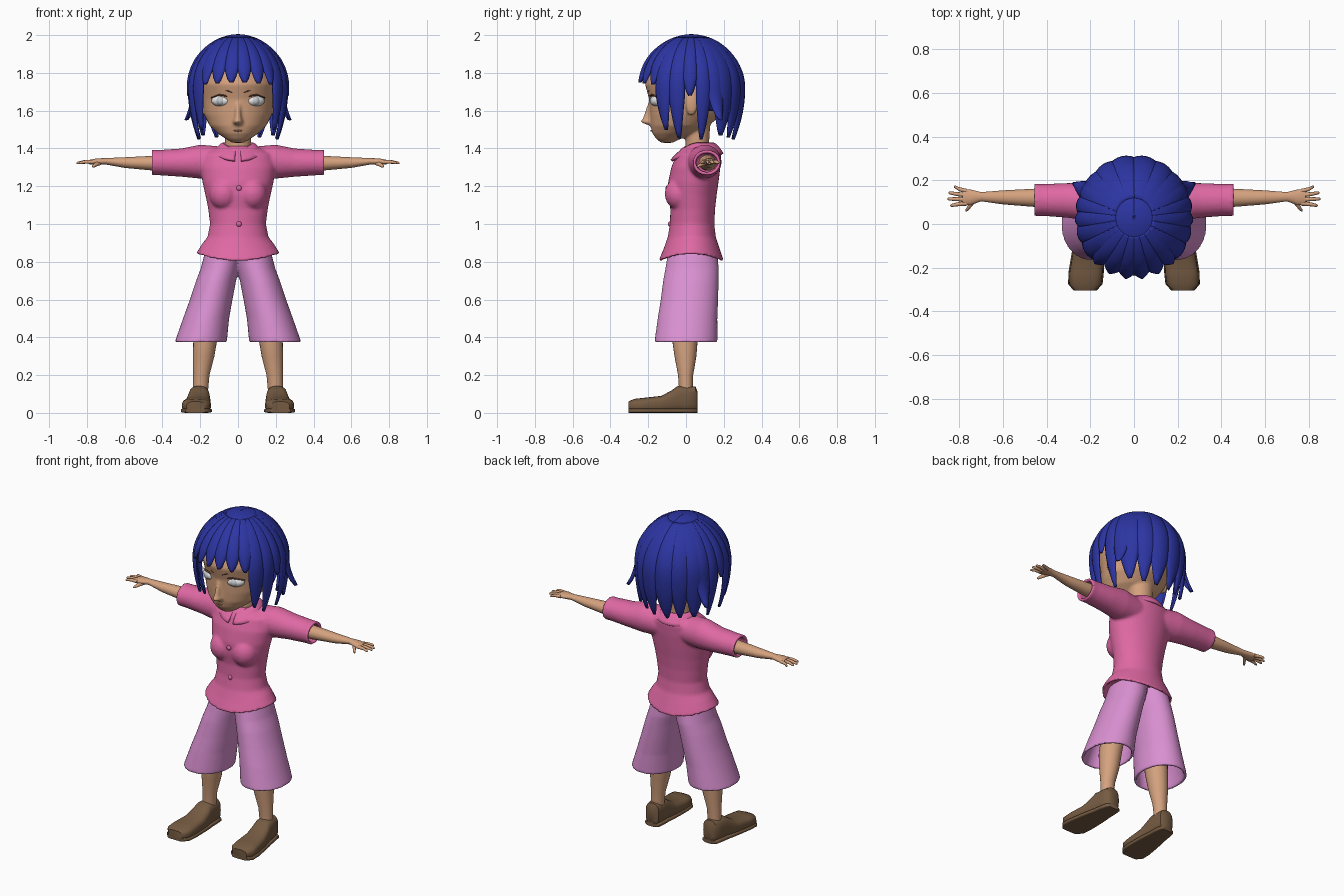
import bpy, bmesh
from math import sin, cos, pi, radians, sqrt
from mathutils import Matrix, Euler

if "Cube" in bpy.data.objects:
    bpy.data.objects.remove(bpy.data.objects["Cube"])


def material(name, r, g, b):
    m = bpy.data.materials.new(name)
    m.use_nodes = True
    m.diffuse_color = (r, g, b, 1)
    m.node_tree.nodes["Principled BSDF"].inputs["Base Color"].default_value = (r, g, b, 1)
    return m


SKIN = material("skin", 0.66, 0.36, 0.21)
HAIR = material("blue hair", 0.025, 0.035, 0.36)
SHIRT = material("pink shirt", 0.74, 0.14, 0.37)
PANTS = material("lilac trousers", 0.70, 0.28, 0.64)
SHOE = material("brown shoe", 0.18, 0.105, 0.055)
WHITE = material("eye white", 0.80, 0.80, 0.80)
IRIS = material("grey iris", 0.55, 0.57, 0.60)
BROWN = material("brow brown", 0.16, 0.07, 0.04)
LIP = material("lip", 0.42, 0.17, 0.11)


def tube(bm, axis, rings, sides=24, power=1.0):
    """Closed loft; a ring is (position on axis, centre a, centre b, radius a, radius b)."""
    loops = []
    for p, ca, cb, ra, rb in rings:
        loop = []
        for i in range(sides):
            c, s = cos(2 * pi * i / sides), sin(2 * pi * i / sides)
            a = ca + ra * abs(c) ** power * (1 if c > 0 else -1)
            b = cb + rb * abs(s) ** power * (1 if s > 0 else -1)
            loop.append(bm.verts.new({"x": (p, a, b), "y": (a, p, b), "z": (a, b, p)}[axis]))
        loops.append(loop)
    faces = [bm.faces.new((lo[i], lo[i - 1], hi[i - 1], hi[i]))
             for lo, hi in zip(loops, loops[1:]) for i in range(sides)]
    faces += [bm.faces.new(loops[0]), bm.faces.new(loops[-1])]
    bmesh.ops.recalc_face_normals(bm, faces=faces)


def body(bm, rows):
    """Upright loft; a row is (z, front y, back y, half width)."""
    tube(bm, "z", [(z, 0, (f + b) / 2, w, (b - f) / 2) for z, f, b, w in rows], 40)


def ball(bm, loc, size, turn=0):
    rot = Euler((0, 0, radians(turn)))
    bmesh.ops.create_uvsphere(bm, u_segments=20, v_segments=12, radius=1,
                              matrix=Matrix.LocRotScale(loc, rot, size))


def sheet(bm, rows, cols, point):
    """Open grid of point(row fraction, column fraction)."""
    g = [[bm.verts.new(point(i / rows, j / cols)) for j in range(cols + 1)] for i in range(rows + 1)]
    for i in range(rows):
        for j in range(cols):
            bm.faces.new((g[i][j], g[i + 1][j], g[i + 1][j + 1], g[i][j + 1]))


def finish(name, bm, mat, mirror=False, voxel=0, smooth=4, thick=0):
    mesh = bpy.data.meshes.new(name)
    bm.to_mesh(mesh)
    bm.free()
    ob = bpy.data.objects.new(name, mesh)
    bpy.context.collection.objects.link(ob)
    mesh.materials.append(mat)
    if mirror:
        ob.modifiers.new("mirror", "MIRROR").use_mirror_merge = False
    if thick:
        m = ob.modifiers.new("thickness", "SOLIDIFY")
        m.thickness, m.offset = thick, 0
    if voxel:
        m = ob.modifiers.new("blend", "REMESH")
        m.mode, m.voxel_size, m.use_smooth_shade = "VOXEL", voxel, True
        m = ob.modifiers.new("soften", "SMOOTH")
        m.factor, m.iterations = 0.5, smooth
    bpy.ops.object.select_all(action="DESELECT")
    ob.select_set(True)
    bpy.context.view_layer.objects.active = ob
    if voxel:
        bpy.ops.object.shade_smooth()
    else:
        bpy.ops.object.shade_smooth_by_angle(angle=radians(50))
    return ob


# Head with nose, ears and neck
bm = bmesh.new()
body(bm, [(1.43, -.13, -.07, .03), (1.45, -.158, -.03, .065), (1.48, -.178, .05, .108),
          (1.52, -.188, .12, .15), (1.58, -.192, .19, .18), (1.66, -.195, .22, .19),
          (1.74, -.217, .23, .2), (1.85, -.18, .2, .18), (1.93, -.09, .12, .1)])
tube(bm, "z", [(1.525, 0, -.18, .022, .025), (1.54, 0, -.19, .028, .054),
               (1.56, 0, -.185, .02, .044), (1.64, 0, -.18, .014, .022)])
tube(bm, "z", [(1.34, 0, .07, .08, .075), (1.42, 0, .06, .068, .062), (1.55, 0, .06, .075, .07)])
for side in (-1, 1):
    ball(bm, (side * .195, .03, 1.64), (.018, .035, .065))
finish("head", bm, SKIN, voxel=.008)

# Eyes, brows, lashes and mouth
bm = bmesh.new()
ball(bm, (.09, -.152, 1.652), (.053, .034, .03), 22)
finish("eye_whites", bm, WHITE, True)
bm = bmesh.new()
ball(bm, (.092, -.168, 1.652), (.025, .023, .025), 20)
finish("irises", bm, IRIS, True)
bm = bmesh.new()
tube(bm, "x", [(.03, -.202, 1.695, .003, .002), (.06, -.194, 1.708, .005, .005),
               (.1, -.173, 1.715, .005, .005), (.145, -.128, 1.698, .003, .002)], 8)
tube(bm, "x", [(.038, -.178, 1.662, .003, .002), (.065, -.188, 1.679, .006, .004),
               (.1, -.181, 1.684, .006, .004), (.142, -.138, 1.668, .004, .003)], 8)
finish("brows_and_lashes", bm, BROWN, True)
bm = bmesh.new()
tube(bm, "x", [(-.032, -.174, 1.495, .003, .002), (0, -.183, 1.493, .005, .005),
               (.032, -.174, 1.495, .003, .002)], 8)
finish("mouth", bm, LIP)


# Hair: scalp cap plus tapered locks that follow the same dome
def hair_point(deg, z, lift=0.0, flare=0.0):
    d = z - 1.72
    s = sqrt(max(0, 1 - (d / .28) ** 2)) if d > 0 else 1 - (2.6 - flare) * d * d
    s *= 1 + lift
    return (.255 * s * sin(radians(deg)), .03 - .27 * s * cos(radians(deg)), z)


def cap_point(row, col):
    deg = col * 360 - 180
    edge = 1.825 if abs(deg) < 48 else 1.73 if abs(deg) < 105 else 1.6
    return hair_point(deg, 2 - (2 - edge) * row ** 2, -.03)


def lock(bm, deg, half, tip, taper, flare=0.0):
    def point(row, col):
        z = 1.985 - (1.985 - tip) * row ** 1.4
        u = 2 * col - 1
        width = half * min(1, (z - tip) / taper + .03) ** .6
        return hair_point(deg + u * width, z, .045 * (1 - u * u) * min(1, row * 2), flare)
    sheet(bm, 20, 6, point)


bm = bmesh.new()
sheet(bm, 18, 72, cap_point)
for side in (-1, 1):
    for deg, half, tip, taper, flare in [
            (8, 9, 1.75, .08, 0), (25, 9, 1.745, .08, 0), (42, 9.5, 1.74, .1, 0),
            (56, 10, 1.5, .2, 0), (73, 9, 1.455, .22, 0), (88, 8, 1.68, .1, 0),
            (103, 8, 1.45, .22, 0), (118, 10, 1.55, .16, 9), (128, 14, 1.47, .2, 1),
            (148, 12, 1.46, .2, 0), (168, 13, 1.45, .17, 0)]:
        lock(bm, side * deg, half, tip, taper, flare)
finish("hair", bm, HAIR, thick=.01)

# Shirt: torso, bust and open sleeves blended together
bm = bmesh.new()
body(bm, [(1.415, -.0, .15, .085), (1.40, -.025, .175, .13), (1.37, -.05, .187, .19),
          (1.30, -.078, .182, .2), (1.22, -.095, .172, .188), (1.15, -.095, .162, .172),
          (1.08, -.083, .154, .158), (1.0, -.085, .15, .148), (.93, -.097, .158, .162),
          (.87, -.118, .178, .188), (.805, -.145, .2, .222), (.805, -.128, .183, .205),
          (.87, -.1, .16, .17)])
for v in bm.verts:
    if v.co.z < .9:
        v.co.z += .8 * v.co.x ** 2
for side in (-1, 1):
    ball(bm, (side * .075, -.035, 1.16), (.078, .078, .085))
    tube(bm, "x", [(side * x, y, z, a, b) for x, y, z, a, b in [
        (.08, .085, 1.325, .09, .085), (.2, .1, 1.33, .088, .09), (.3, .108, 1.325, .08, .075),
        (.42, .11, 1.325, .073, .067), (.457, .11, 1.325, .075, .068),
        (.457, .11, 1.325, .058, .051), (.37, .11, 1.325, .054, .047)]])
finish("shirt", bm, SHIRT, voxel=.008, smooth=6)


# Folded collar, open at the front
def collar_point(row, col):
    a = radians(7 + 346 * col)
    drop = max(0, cos(a))
    r = .078 + .05 * row
    r *= 1 + .12 * drop * row
    z = 1.425 - .055 * row ** 1.5 - .035 * drop ** 2
    return (r * sin(a), .065 - r * cos(a), z)


bm = bmesh.new()
sheet(bm, 5, 48, collar_point)
finish("collar", bm, SHIRT, thick=.014)
bm = bmesh.new()
for y, z in ((-.098, 1.19), (-.086, 1.0)):
    ball(bm, (.005, y, z), (.014, .01, .014))
finish("buttons", bm, SHIRT)

# Wide trousers with hollow legs
bm = bmesh.new()
tube(bm, "z", [(.85, .075, .035, .1, .13), (.76, .097, .032, .102, .142),
               (.7, .116, .026, .106, .147), (.6, .142, .018, .113, .152),
               (.5, .169, .008, .122, .158), (.375, .197, 0, .138, .167),
               (.375, .197, 0, .121, .15), (.5, .169, .008, .105, .141),
               (.62, .14, .018, .09, .13)], 36)
finish("trousers", bm, PANTS, True, voxel=.008)

# Legs
bm = bmesh.new()
tube(bm, "z", [(.64, .14, .01, .07, .075), (.4, .172, -.006, .064, .069),
               (.3, .182, -.003, .057, .058), (.2, .194, -.002, .043, .04), (.08, .2, 0, .038, .034)])
finish("legs", bm, SKIN, True)

# Shoes with a thin sole
upper = [(.062, .2, .065, .025, .045), (.05, .2, .072, .045, .068), (0, .203, .072, .052, .07),
         (-.045, .206, .072, .056, .07), (-.075, .208, .06, .061, .06), (-.13, .212, .045, .068, .045),
         (-.22, .219, .04, .076, .04), (-.275, .223, .038, .074, .036), (-.305, .224, .035, .048, .025)]
bm = bmesh.new()
tube(bm, "y", upper, 28, .7)
finish("shoes", bm, SHOE, True)
bm = bmesh.new()
tube(bm, "y", [(y, x, .012, w + .005, .012) for y, x, z, w, h in upper], 24, .4)
finish("soles", bm, SHOE, True)

# Arms, palms, fingers and thumbs
bm = bmesh.new()
tube(bm, "x", [(.34, .11, 1.325, .045, .042), (.45, .12, 1.322, .042, .039),
               (.6, .122, 1.325, .032, .028), (.7, .125, 1.332, .021, .017),
               (.75, .122, 1.33, .036, .017), (.785, .122, 1.328, .036, .012)])
for base, tip, reach in ((.15, .17, .825), (.132, .143, .85), (.113, .115, .855), (.095, .085, .842)):
    tube(bm, "x", [(.765, base, 1.328, .011, .011), ((.78 + reach) / 2, (base + tip) / 2, 1.329, .009, .009),
                   (reach - .006, tip, 1.324, .007, .007), (reach, tip, 1.322, .003, .003)], 10)
tube(bm, "y", [(.115, .73, 1.325, .014, .013), (.085, .75, 1.316, .011, .011),
               (.064, .765, 1.306, .008, .008), (.058, .768, 1.304, .003, .003)], 10)
finish("arms", bm, SKIN, True)
